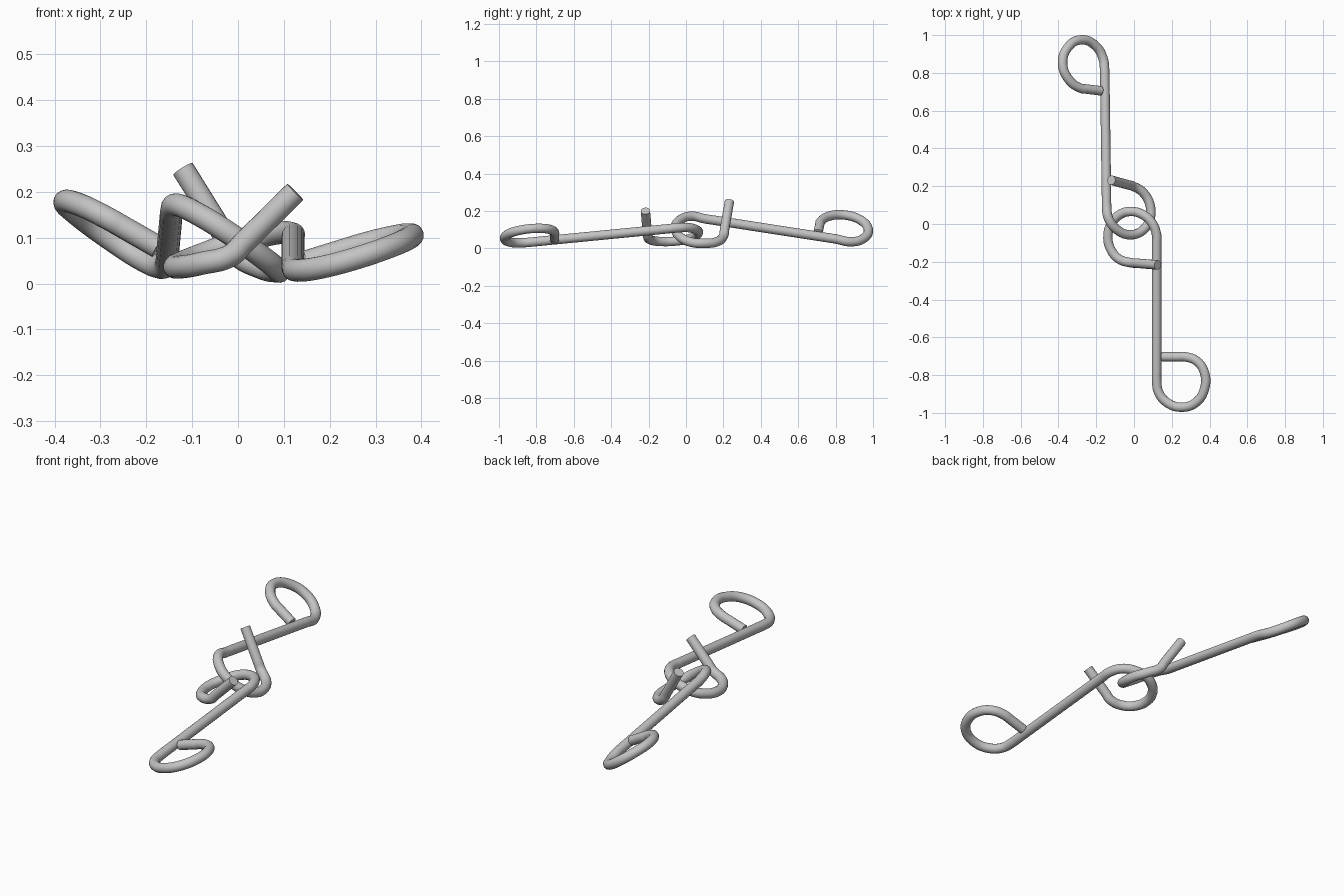
import bpy

RADIUS = 0.025

steel = bpy.data.materials.new("grey_steel")
steel.diffuse_color = (0.55, 0.55, 0.55, 1.0)


def lerp(a, b, t):
    return tuple(p + (q - p) * t for p, q in zip(a, b))


def bent_wire(name, loop, hook):
    """Round wire: end loop, long straight shaft, then a hook with a straight tail."""
    # extra points keep the shaft and the two tails straight
    a, b = loop[-1], hook[0]
    pts = [loop[0], lerp(loop[0], loop[1], 0.75)] + loop[1:]
    pts += [lerp(a, b, t) for t in (0.06, 0.5, 0.94)]
    pts += hook[:-1] + [lerp(hook[-2], hook[-1], 0.2), hook[-1]]

    curve = bpy.data.curves.new(name, 'CURVE')
    curve.dimensions = '3D'
    curve.bevel_depth = RADIUS
    curve.bevel_resolution = 6
    curve.use_fill_caps = True
    curve.resolution_u = 6
    spline = curve.splines.new('BEZIER')
    spline.bezier_points.add(len(pts) - 1)
    for bp, co in zip(spline.bezier_points, pts):
        bp.co = co
        bp.handle_left_type = bp.handle_right_type = 'AUTO'
    curve.materials.append(steel)

    obj = bpy.data.objects.new(name, curve)
    bpy.context.collection.objects.link(obj)
    bpy.ops.object.select_all(action='DESELECT')
    obj.select_set(True)
    bpy.context.view_layer.objects.active = obj
    bpy.ops.object.convert(target='MESH')
    bpy.ops.object.shade_smooth_by_angle()


# wire reaching to the back
bent_wire(
    "back_wire",
    [(-0.175, 0.705, 0.08), (-0.28, 0.718, 0.14), (-0.345, 0.765, 0.172),
     (-0.378, 0.85, 0.178), (-0.35, 0.935, 0.15), (-0.28, 0.975, 0.098),
     (-0.205, 0.945, 0.05), (-0.165, 0.88, 0.035), (-0.155, 0.80, 0.05)],
    [(-0.145, 0.10, 0.158), (-0.135, 0.03, 0.172), (-0.09, -0.03, 0.153),
     (-0.02, -0.057, 0.11), (0.05, -0.03, 0.06), (0.085, 0.03, 0.032),
     (0.085, 0.10, 0.027), (0.05, 0.165, 0.035), (-0.005, 0.20, 0.065),
     (-0.12, 0.232, 0.25)])

# wire reaching to the front
bent_wire(
    "front_wire",
    [(0.15, -0.703, 0.048), (0.27, -0.703, 0.085), (0.335, -0.728, 0.101),
     (0.374, -0.79, 0.107), (0.374, -0.87, 0.1), (0.33, -0.943, 0.08),
     (0.25, -0.97, 0.053), (0.175, -0.945, 0.034), (0.13, -0.89, 0.029),
     (0.12, -0.82, 0.034)],
    [(0.12, -0.06, 0.108), (0.092, 0.01, 0.111), (0.04, 0.053, 0.1),
     (-0.02, 0.066, 0.085), (-0.075, 0.05, 0.065), (-0.118, 0.005, 0.048),
     (-0.138, -0.06, 0.038), (-0.125, -0.13, 0.036), (-0.08, -0.185, 0.044),
     (-0.015, -0.205, 0.062), (0.125, -0.217, 0.2)])
